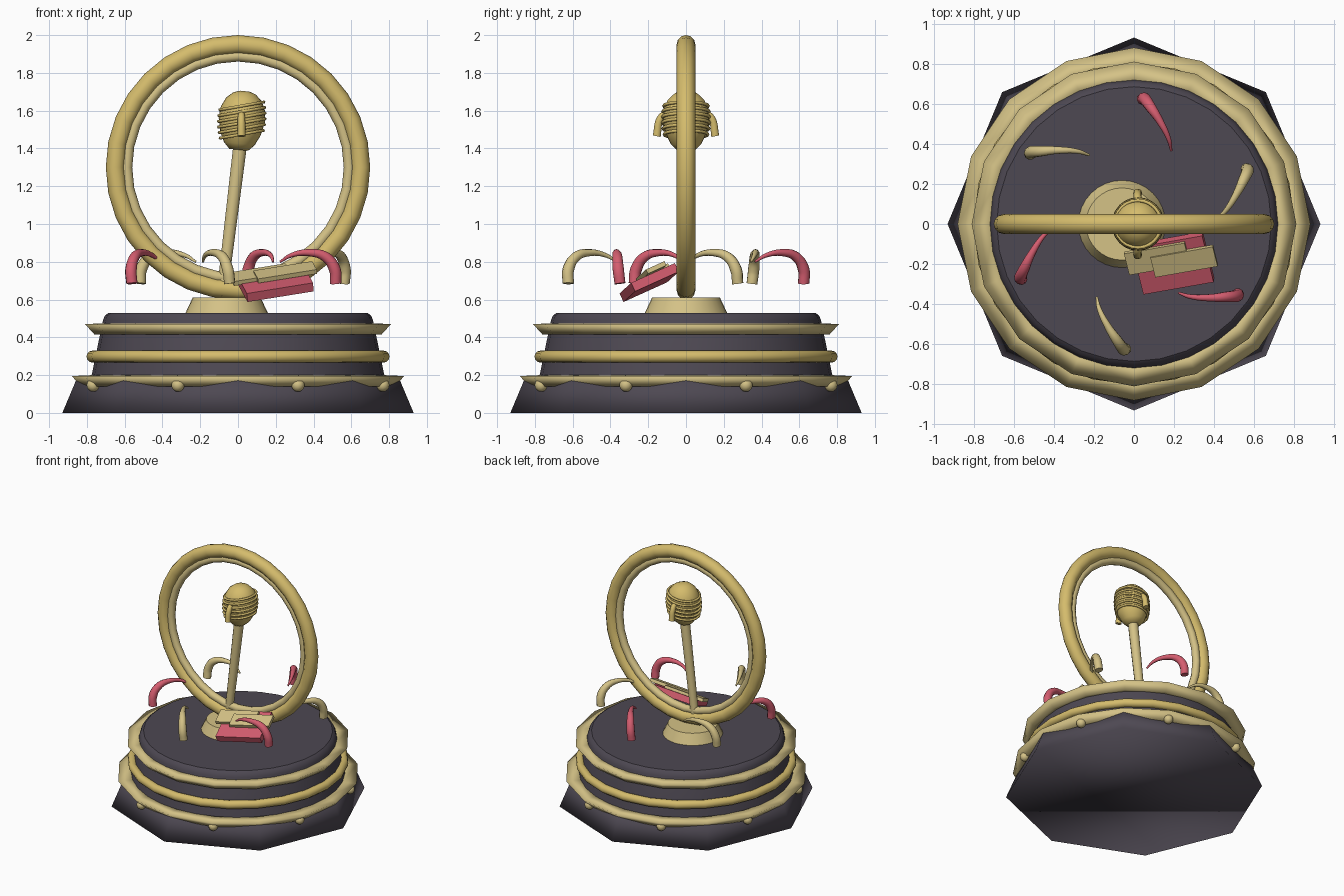
import bpy, bmesh
from math import radians, cos, sin, pi
from mathutils import Matrix, Vector

cube = bpy.data.objects.get("Cube")
if cube:
    bpy.data.objects.remove(cube)


def material(name, rgb):
    m = bpy.data.materials.new(name)
    m.use_nodes = True
    m.diffuse_color = (*rgb, 1)
    m.node_tree.nodes["Principled BSDF"].inputs["Base Color"].default_value = (*rgb, 1)
    return m


DARK = material("charcoal", (0.075, 0.065, 0.085))
GOLD = material("gold", (0.66, 0.50, 0.15))
PALE = material("pale gold", (0.66, 0.54, 0.24))
RED = material("rose red", (0.66, 0.11, 0.16))


def finish(name, bm, mat, angle=180, matrix=None):
    bmesh.ops.recalc_face_normals(bm, faces=bm.faces)
    if matrix:
        bm.transform(matrix)
    me = bpy.data.meshes.new(name)
    bm.to_mesh(me)
    bm.free()
    me.shade_smooth()
    me.set_sharp_from_angle(angle=radians(angle))
    me.materials.append(mat)
    ob = bpy.data.objects.new(name, me)
    bpy.context.collection.objects.link(ob)
    return ob


def lathe(name, profile, sides, mat, closed=False, angle=180, matrix=None):
    """Turn an (r, z) profile about z; open profiles get flat caps."""
    bm = bmesh.new()
    rows = [[bm.verts.new((r * cos(2 * pi * i / sides), r * sin(2 * pi * i / sides), z))
             for i in range(sides)] for r, z in profile]
    pairs = list(zip(rows, rows[1:]))
    if closed:
        pairs.append((rows[-1], rows[0]))
    else:
        bm.faces.new(rows[0])
        bm.faces.new(rows[-1])
    for a, b in pairs:
        for i in range(sides):
            j = (i + 1) % sides
            bm.faces.new((a[i], a[j], b[j], b[i]))
    return finish(name, bm, mat, angle, matrix)


def torus(name, major, minor, mat, sides=32, tube=12, matrix=None):
    profile = [(major + minor * cos(2 * pi * k / tube), minor * sin(2 * pi * k / tube))
               for k in range(tube)]
    return lathe(name, profile, sides, mat, True, 180, matrix)


def tapered_tube(name, points, radii, mat):
    cu = bpy.data.curves.new(name, "CURVE")
    cu.dimensions = "3D"
    cu.bevel_depth = 1
    cu.bevel_resolution = 3
    cu.resolution_u = 6
    cu.use_fill_caps = True
    sp = cu.splines.new("BEZIER")
    sp.bezier_points.add(len(points) - 1)
    for bp, p, r in zip(sp.bezier_points, points, radii):
        bp.co = p
        bp.radius = r
        bp.handle_left_type = bp.handle_right_type = "AUTO"
    cu.materials.append(mat)
    ob = bpy.data.objects.new(name, cu)
    bpy.context.collection.objects.link(ob)
    return ob


def box(name, size, centre, turn, mat):
    bm = bmesh.new()
    bmesh.ops.create_cube(bm, size=1)
    m = Matrix.Translation(centre) @ turn @ Matrix.Diagonal((*size, 1))
    return finish(name, bm, mat, 30, m)


# Stepped base with gold trim
lathe("octagonal_foot", [(0.93, 0), (0.85, 0.19)], 8, DARK)
lathe("base_drum", [(0.785, 0.15), (0.715, 0.49), (0.705, 0.515), (0.685, 0.53)],
      32, DARK, angle=35)
for name, r, z in (("lower_trim", 0.88, 0.195), ("upper_trim", 0.81, 0.47)):
    lathe(name, [(r, z), (r - 0.05, z - 0.055), (r - 0.12, z - 0.05), (r - 0.11, z + 0.005)],
          16, PALE, True)
torus("middle_trim", 0.77, 0.032, GOLD, 24, 12, Matrix.Translation((0, 0, 0.298)))
for i in range(8):
    a = radians(22.5 + 45 * i)
    bm = bmesh.new()
    bmesh.ops.create_uvsphere(bm, u_segments=12, v_segments=8, radius=0.035)
    finish(f"trim_stud_{i + 1}", bm, PALE,
           matrix=Matrix.Translation((0.83 * cos(a), 0.83 * sin(a), 0.147)))

# Small pedestal and upright hoop
lathe("pedestal", [(0.22, 0.525), (0.18, 0.61)], 32, PALE, angle=40,
      matrix=Matrix.Translation((-0.06, 0, 0)))
upright = Matrix.Translation((0, 0, 1.3)) @ Matrix.Rotation(pi / 2, 4, "X")
torus("hoop", 0.65, 0.05, GOLD, 32, 12, upright)
torus("hoop_inner_rim", 0.59, 0.03, PALE, 32, 10, upright)

# Leaning microphone
tapered_tube("microphone_handle", [(-0.086, 0, 0.62), (0.013, 0, 1.43)], [0.03, 0.038], PALE)
lean = Matrix.Translation((0.02, 0, 1.55)) @ Matrix.Rotation(radians(6), 4, "Y")
egg = [(0.05, -0.158), (0.082, -0.125), (0.108, -0.07), (0.123, 0), (0.118, 0.06),
       (0.095, 0.11), (0.06, 0.142), (0.025, 0.154)]
lathe("microphone_head", egg, 24, GOLD, angle=60, matrix=lean)
for i in range(6):
    z = -0.075 + 0.03 * i
    tilt = Matrix.Translation((0.02, 0, 1.55 + z)) @ Matrix.Rotation(radians(-10), 4, "Y")
    torus(f"grille_ring_{i + 1}", 0.125 - 1.5 * (z - 0.005) ** 2, 0.009, GOLD, 24, 6, tilt)
for side, label in ((-1, "front"), (1, "back")):
    tapered_tube(f"{label}_head_hook",
                 [(0.018, side * 0.09, 1.60), (0.018, side * 0.135, 1.56),
                  (0.018, side * 0.155, 1.465)], [0.015, 0.02, 0.022], GOLD)

# Arching streamers around the stand: (radius, angle offset, height, thickness)
arch = [(0.625, 0, 0.685, 0.03), (0.625, -1, 0.76, 0.031), (0.59, -4, 0.825, 0.027),
        (0.53, -10, 0.848, 0.019), (0.46, -18, 0.835, 0.012), (0.41, -23, 0.80, 0.006)]
for i, mat in enumerate((PALE, RED, PALE, RED, PALE, RED)):
    base = 26 + 60 * i
    pts = [(r * cos(radians(base + a)), r * sin(radians(base + a)), z) for r, a, z, t in arch]
    tapered_tube(f"streamer_{i + 1}", pts, [p[3] for p in arch], mat)

# Tilted stack of cards resting on the pedestal
turn = (Matrix.Rotation(radians(10), 4, "Z") @ Matrix.Rotation(radians(-9), 4, "Y")
        @ Matrix.Rotation(radians(24), 4, "X"))
box("red_book", (0.36, 0.26, 0.05), (0.195, -0.195, 0.69), turn, RED)
box("left_card", (0.31, 0.12, 0.025), (0.115, -0.17, 0.732), turn, PALE)
box("right_card", (0.32, 0.11, 0.025), (0.25, -0.185, 0.745), turn, PALE)
